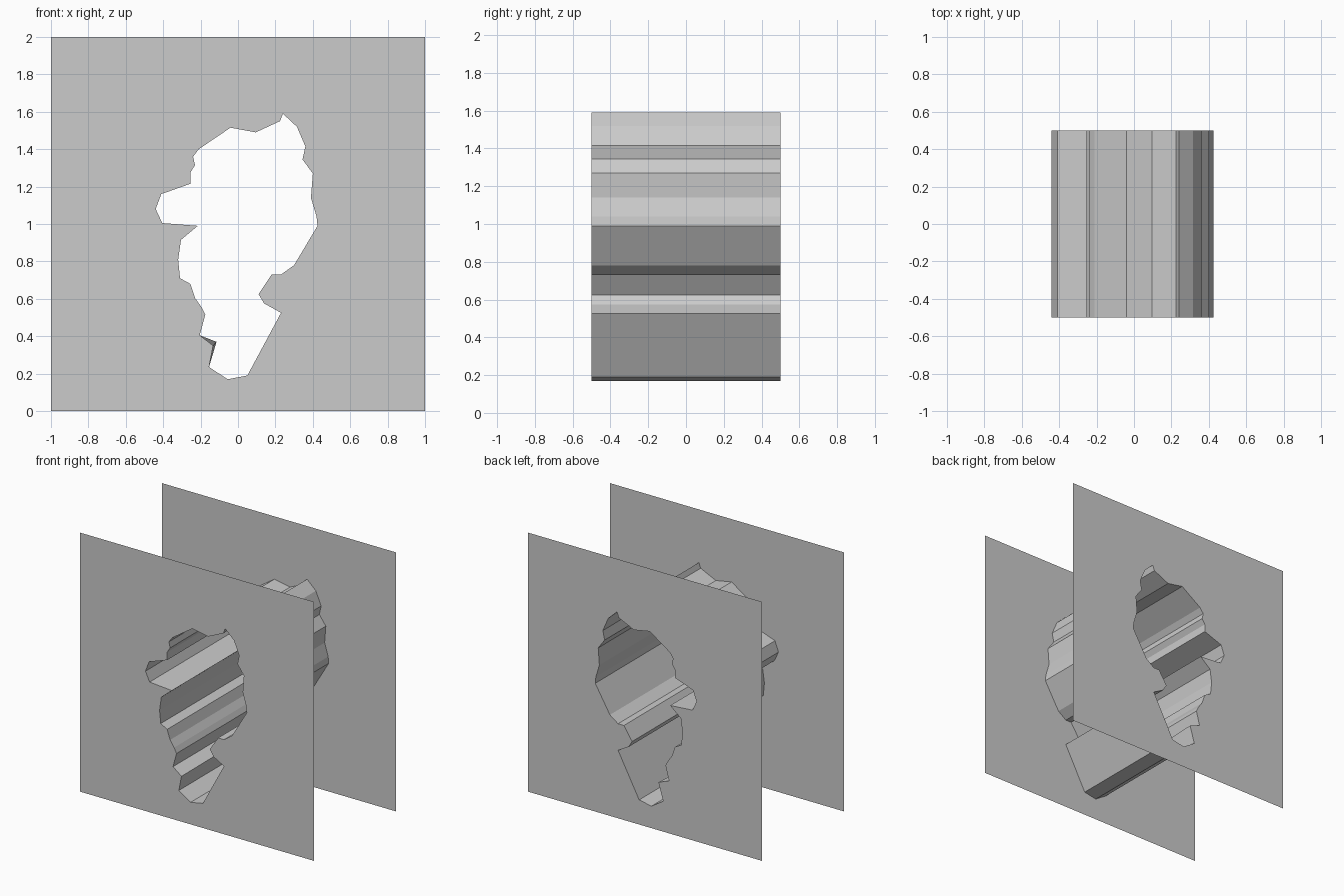
import bpy, bmesh

if "Cube" in bpy.data.objects:
    bpy.data.objects.remove(bpy.data.objects["Cube"])

# Jagged opening outline (x, z), clockwise seen from the front
OUTLINE = [
    (0.24, 1.59), (0.315, 1.52), (0.36, 1.415), (0.345, 1.345), (0.4, 1.27),
    (0.39, 1.14), (0.42, 1.04), (0.425, 0.99), (0.3, 0.78), (0.23, 0.73),
    (0.18, 0.73), (0.11, 0.625), (0.14, 0.575), (0.23, 0.525), (0.05, 0.19),
    (-0.055, 0.17), (-0.155, 0.235), (-0.115, 0.37), (-0.205, 0.405),
    (-0.175, 0.515), (-0.195, 0.555), (-0.23, 0.605), (-0.255, 0.68),
    (-0.31, 0.71), (-0.32, 0.81), (-0.305, 0.915), (-0.215, 0.99),
    (-0.405, 1.005), (-0.44, 1.08), (-0.41, 1.16), (-0.255, 1.215),
    (-0.255, 1.275), (-0.23, 1.315), (-0.24, 1.36), (-0.21, 1.4),
    (-0.04, 1.515), (0.095, 1.49), (0.225, 1.55)]
SQUARE = [(-1, 0), (1, 0), (1, 2), (-1, 2)]
NOTCH = OUTLINE.index((-0.115, 0.37))
DEPTH = 0.5

# The rock spur beside the notch is slightly blunter on the front side
back_hole = list(OUTLINE)
front_hole = list(OUTLINE)
front_hole[NOTCH] = (-0.133, 0.35)


def finish(name, bm):
    mesh = bpy.data.meshes.new(name)
    bm.to_mesh(mesh)
    bm.free()
    obj = bpy.data.objects.new(name, mesh)
    bpy.context.collection.objects.link(obj)
    return obj


def panel(name, hole, y):
    """Thin square sheet with the opening cut out, facing away from y = 0."""
    bm = bmesh.new()
    edges = []
    for loop in (SQUARE, hole):
        vs = [bm.verts.new((x, y, z)) for x, z in loop]
        edges += [bm.edges.new((a, b)) for a, b in zip(vs, vs[1:] + vs[:1])]
    bmesh.ops.triangle_fill(bm, edges=edges, use_beauty=True)
    bm.normal_update()
    bmesh.ops.reverse_faces(bm, faces=[f for f in bm.faces if f.normal.y * y < 0])
    return finish(name, bm)


def tunnel(name, front, back):
    """Faceted wall joining both openings, facing into the passage."""
    bm = bmesh.new()
    a = [bm.verts.new((x, -DEPTH, z)) for x, z in front]
    b = [bm.verts.new((x, DEPTH, z)) for x, z in back]
    for i in range(len(a)):
        j = (i + 1) % len(a)
        bm.faces.new((a[i], a[j], b[j], b[i]))
    bm.normal_update()
    # the first wall lies upper right, so its inward normal points down
    if bm.faces[:][0].normal.z > 0:
        bmesh.ops.reverse_faces(bm, faces=bm.faces[:])
    return finish(name, bm)


panel("front_panel", front_hole, -DEPTH)
panel("back_panel", back_hole, DEPTH)
tunnel("tunnel_wall", front_hole, back_hole)
